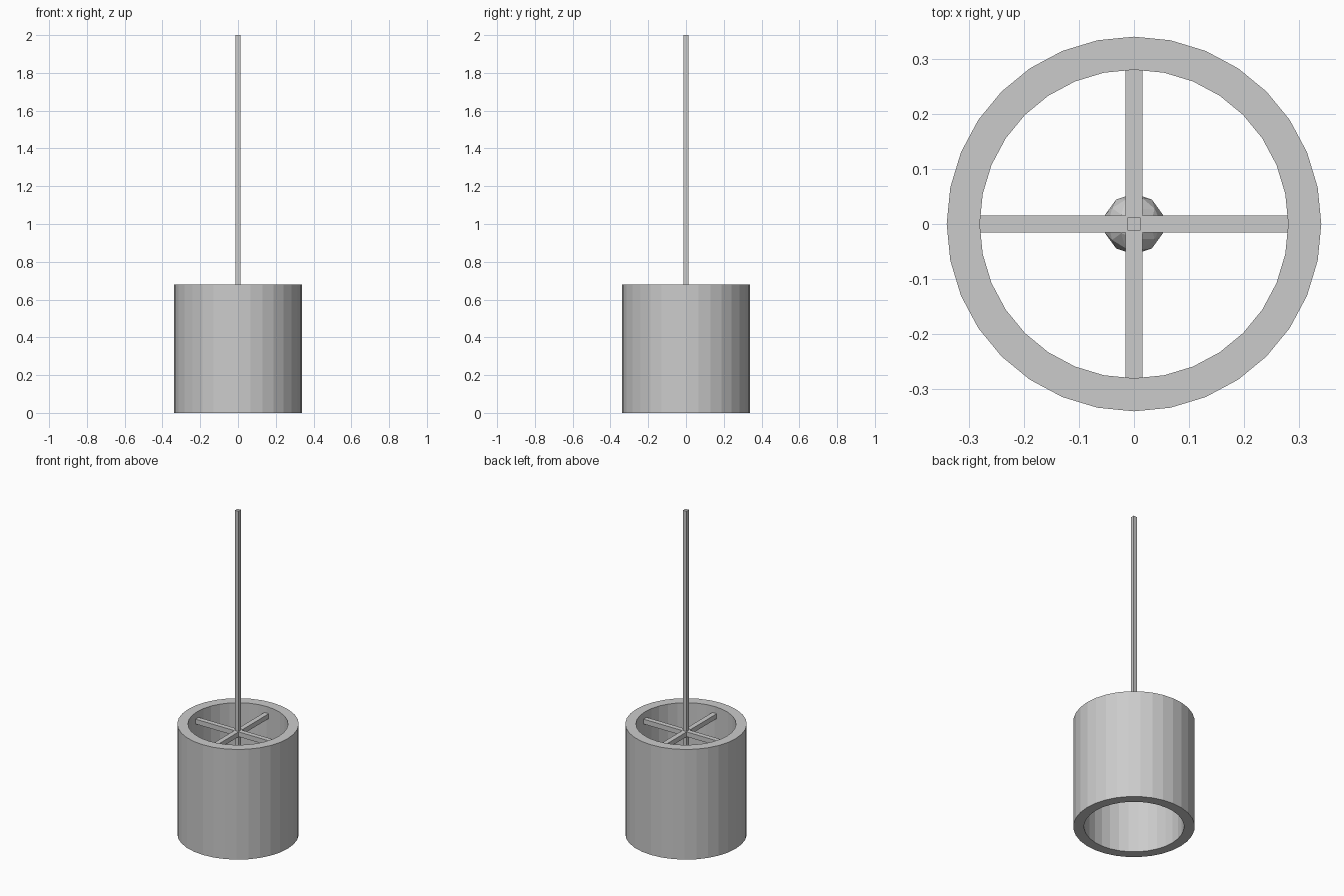
import bpy, bmesh, math

if "Cube" in bpy.data.objects:
    bpy.data.objects.remove(bpy.data.objects["Cube"])

SEGMENTS = 32
HEIGHT, R_OUT, R_IN = 0.68, 0.34, 0.28


def box(name, size, centre):
    bpy.ops.mesh.primitive_cube_add(size=1, location=centre)
    ob = bpy.context.object
    ob.name = name
    ob.scale = size
    bpy.ops.object.transform_apply(location=False, rotation=False, scale=True)
    return ob


# Thick-walled open shade: rectangular profile spun around z
bm = bmesh.new()
rings = []
for r, z in [(R_OUT, 0), (R_OUT, HEIGHT), (R_IN, HEIGHT), (R_IN, 0)]:
    rings.append([bm.verts.new((r * math.cos(2 * math.pi * i / SEGMENTS),
                                r * math.sin(2 * math.pi * i / SEGMENTS), z))
                  for i in range(SEGMENTS)])
for k in range(4):
    a, b = rings[k], rings[(k + 1) % 4]
    for i in range(SEGMENTS):
        j = (i + 1) % SEGMENTS
        bm.faces.new((a[i], a[j], b[j], b[i]))
bmesh.ops.recalc_face_normals(bm, faces=bm.faces)
mesh = bpy.data.meshes.new("lamp_shade")
bm.to_mesh(mesh)
bm.free()
bpy.context.collection.objects.link(bpy.data.objects.new("lamp_shade", mesh))

# Crossed support bars: one full bar and two halves meeting it
BAR, BAR_Z = 0.03, 0.625
box("cross_bar", (2 * R_IN, BAR, BAR), (0, 0, BAR_Z))
half = R_IN - BAR / 2
for side, label in ((-1, "front"), (1, "back")):
    box(label + "_half_bar", (BAR, half, BAR), (0, side * (BAR + half) / 2, BAR_Z))

# Hanging rod, running down through the cross to the bulb
BULB_Z, BULB_R = 0.40, 0.055
rod_bottom = BULB_Z + BULB_R * 0.8
box("hanging_rod", (0.024, 0.024, 2 - rod_bottom), (0, 0, (2 + rod_bottom) / 2))

# Faceted bulb
bpy.ops.mesh.primitive_ico_sphere_add(subdivisions=2, radius=BULB_R, location=(0, 0, BULB_Z))
bpy.context.object.name = "bulb"
